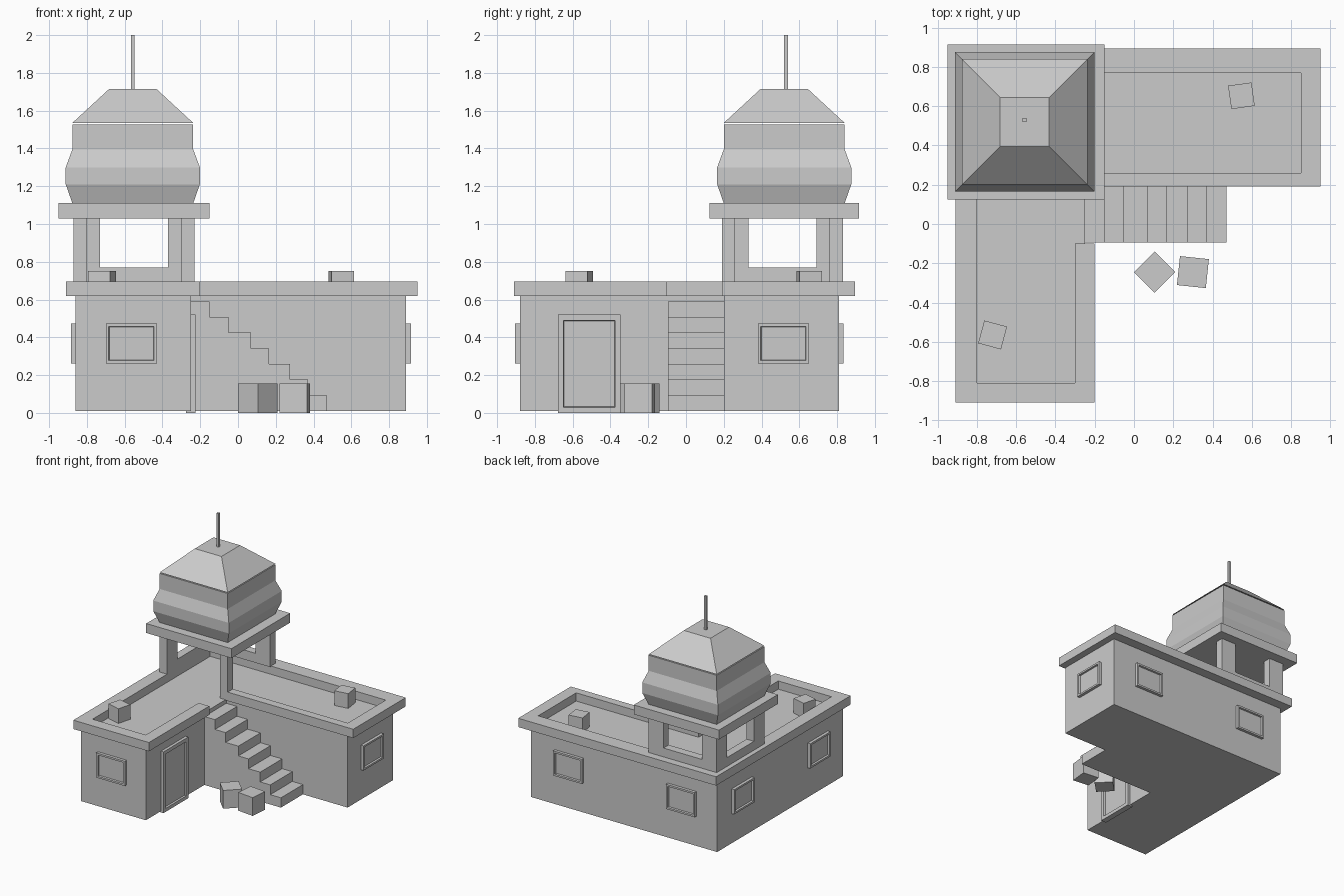
import bpy, bmesh
from math import radians, pi
from mathutils import Matrix, Vector

if "Cube" in bpy.data.objects:
    bpy.data.objects.remove(bpy.data.objects["Cube"])


def finish(name, bm):
    bmesh.ops.recalc_face_normals(bm, faces=bm.faces)
    me = bpy.data.meshes.new(name)
    bm.to_mesh(me)
    bm.free()
    ob = bpy.data.objects.new(name, me)
    bpy.context.collection.objects.link(ob)
    return ob


def prism(name, points, offset):
    """Close a planar outline and extrude it along offset."""
    bm = bmesh.new()
    face = bm.faces.new([bm.verts.new(p) for p in points])
    ext = bmesh.ops.extrude_face_region(bm, geom=[face], use_keep_orig=True)
    moved = [v for v in ext["geom"] if isinstance(v, bmesh.types.BMVert)]
    bmesh.ops.translate(bm, verts=moved, vec=offset)
    return finish(name, bm)


def slab(name, outline, z0, z1):
    return prism(name, [(x, y, z0) for x, y in outline], (0, 0, z1 - z0))


def box(name, x0, x1, y0, y1, z0, z1):
    return slab(name, [(x0, y0), (x1, y0), (x1, y1), (x0, y1)], z0, z1)


def square_tower(name, cx, cy, rings):
    """Stack of square rings (half width, height), capped at both ends."""
    bm = bmesh.new()
    loops = [[bm.verts.new((cx + sx * r, cy + sy * r, z))
              for sx, sy in ((-1, -1), (1, -1), (1, 1), (-1, 1))] for r, z in rings]
    for a, b in zip(loops, loops[1:]):
        for i in range(4):
            j = (i + 1) % 4
            bm.faces.new((a[i], a[j], b[j], b[i]))
    bm.faces.new(loops[0][::-1])
    bm.faces.new(loops[-1])
    return finish(name, bm)


def framed_panel(name, loc, width, height, turn, border, depth=0.025):
    """Raised frame with a recessed panel, facing -y before turning."""
    bm = bmesh.new()
    bmesh.ops.create_cube(bm, size=1)
    bmesh.ops.transform(bm, matrix=Matrix.Diagonal((width, depth * 2, height, 1)), verts=bm.verts)
    front = [min(bm.faces, key=lambda f: f.calc_center_median().y)]
    bmesh.ops.inset_individual(bm, faces=front, thickness=border)
    bmesh.ops.inset_individual(bm, faces=front, thickness=0.004, depth=-0.015)
    ob = finish(name, bm)
    ob.location = loc
    ob.rotation_euler.z = radians(turn)


def crate(name, x, y, z, size, height, turn):
    h = size / 2
    ob = box(name, -h, h, -h, h, 0, height)
    ob.location = (x, y, z)
    ob.rotation_euler.z = radians(turn)


# L-shaped house body
slab("house_body", [(-0.86, -0.88), (-0.25, -0.88), (-0.25, 0.20), (0.89, 0.20),
                    (0.89, 0.81), (-0.86, 0.81)], 0.01, 0.625)

# Parapet running round the roof, open at the top of the stairs
slab("roof_parapet", [(-0.30, -0.10), (-0.20, -0.10), (-0.20, -0.91), (-0.91, -0.91),
                      (-0.91, 0.895), (0.95, 0.895), (0.95, 0.19), (-0.30, 0.19),
                      (-0.30, 0.26), (0.85, 0.26), (0.85, 0.77), (-0.80, 0.77),
                      (-0.80, -0.81), (-0.30, -0.81)], 0.62, 0.695)

# Staircase
edges = [-0.15, -0.05, 0.07, 0.165, 0.275, 0.37, 0.47]
profile = [(-0.25, 0.01)]
x_prev, rise = -0.25, 0.083
for i, x in enumerate(edges):
    z = 0.01 + rise * (len(edges) - i)
    profile += [(x_prev, z), (x, z)]
    x_prev = x
profile.append((0.47, 0.01))
prism("staircase", [(x, -0.095, z) for x, z in profile], (0, 0.295, 0))

# Tower: two walls with openings and one free corner post
gate = [(0, 0.69), (0.64, 0.69), (0.64, 1.03), (0.50, 1.03), (0.50, 0.77),
        (0.14, 0.77), (0.14, 1.03), (0, 1.03)]
prism("tower_back_wall", [(-0.87 + u, 0.76, z) for u, z in gate], (0, 0.07, 0))
prism("tower_left_wall", [(-0.87, 0.19 + u, z) for u, z in gate], (0.07, 0, 0))
box("tower_corner_post", -0.30, -0.23, 0.19, 0.26, 0.62, 1.03)
box("tower_slab", -0.95, -0.15, 0.125, 0.915, 1.03, 1.11)

# Dome, cap and mast
cx, cy = -0.557, 0.52
square_tower("dome", cx, cy, [(0.32, 1.11), (0.355, 1.21), (0.355, 1.30), (0.32, 1.395), (0.32, 1.527)])
square_tower("dome_cap", cx, cy, [(0.32, 1.535), (0.125, 1.715)])
box("mast", cx - 0.01, cx + 0.01, cy, cy + 0.02, 1.71, 2.0)

# Windows and door
windows = [(-0.565, -0.88, 0), (0.89, 0.515, 90), (0.53, 0.81, 180),
           (-0.53, 0.81, 180), (-0.86, 0.48, -90), (-0.86, -0.54, -90)]
for i, (x, y, turn) in enumerate(windows):
    framed_panel(f"window_{i + 1}", (x, y, 0.367), 0.27, 0.21, turn, 0.022)
framed_panel("door", (-0.25, -0.512, 0.26), 0.333, 0.52, 90, 0.042)

# Crates on the ground and roof
crate("ground_crate_1", 0.105, -0.245, 0.0, 0.148, 0.155, 45)
crate("ground_crate_2", 0.30, -0.245, 0.0, 0.148, 0.155, -6)
crate("roof_crate_1", 0.547, 0.653, 0.62, 0.12, 0.13, 8)
crate("roof_crate_2", -0.72, -0.565, 0.62, 0.12, 0.13, -15)
